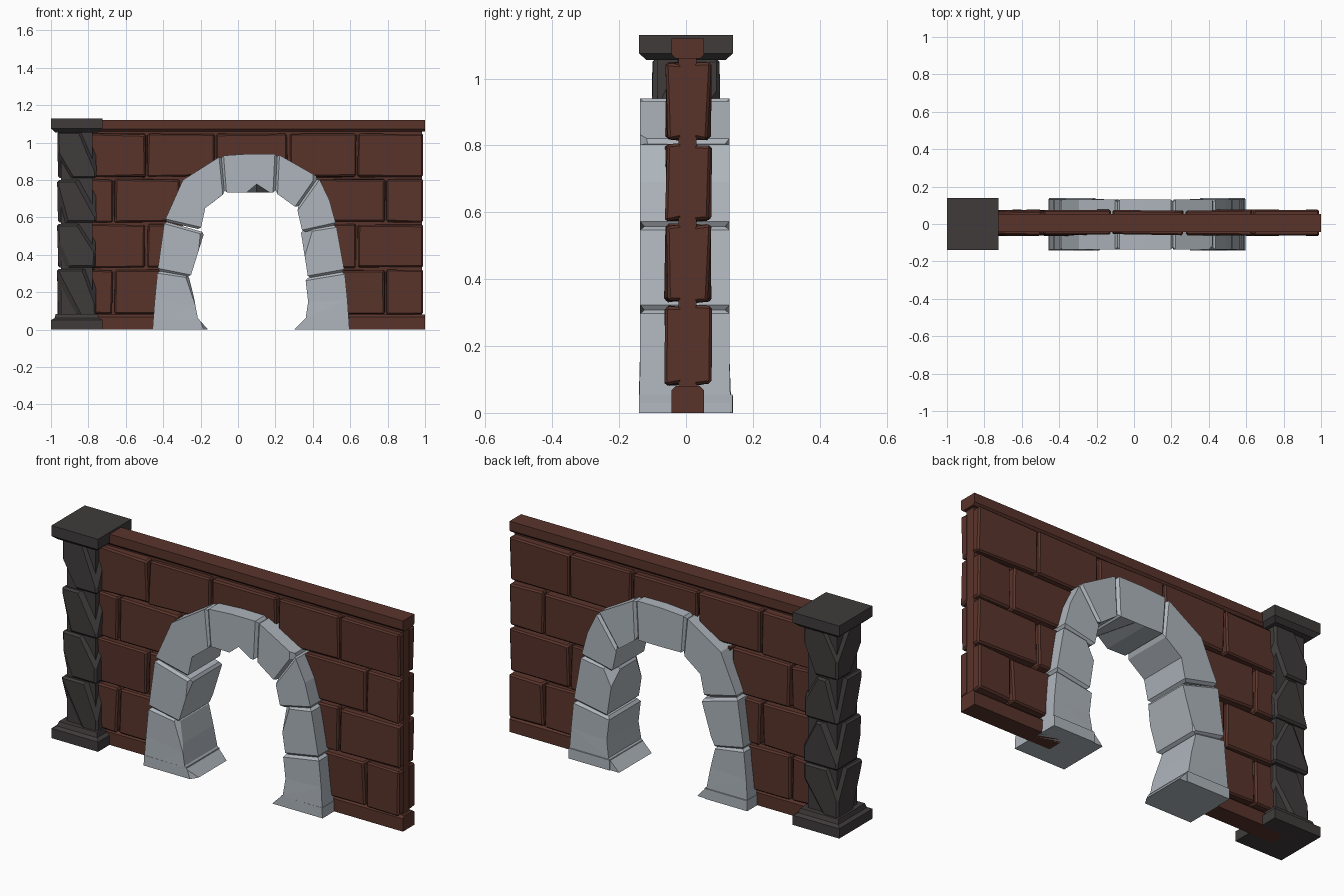
import bpy, bmesh, random
from mathutils import Vector

if "Cube" in bpy.data.objects:
    bpy.data.objects.remove(bpy.data.objects["Cube"])

random.seed(4)


def material(name, rgb):
    m = bpy.data.materials.new(name)
    m.diffuse_color = (*rgb, 1)
    m.use_nodes = True
    m.node_tree.nodes["Principled BSDF"].inputs["Base Color"].default_value = m.diffuse_color
    return m


BRICK = material("red brown brick", (0.100, 0.034, 0.024))
STONE = material("pale grey stone", (0.42, 0.46, 0.50))
DARK = material("dark charcoal stone", (0.050, 0.044, 0.044))


def finish(name, parts, mat):
    """Join separate bmesh blocks into one flat shaded object."""
    whole = bmesh.new()
    for bm in parts:
        bmesh.ops.recalc_face_normals(bm, faces=bm.faces)
        tmp = bpy.data.meshes.new("tmp")
        bm.to_mesh(tmp)
        bm.free()
        whole.from_mesh(tmp)
        bpy.data.meshes.remove(tmp)
    me = bpy.data.meshes.new(name)
    whole.to_mesh(me)
    whole.free()
    me.materials.append(mat)
    ob = bpy.data.objects.new(name, me)
    bpy.context.collection.objects.link(ob)
    return ob


def prism(pts, y0, y1):
    """Extrude an x-z outline between two y values."""
    bm = bmesh.new()
    a = [bm.verts.new((x, y0, z)) for x, z in pts]
    b = [bm.verts.new((x, y1, z)) for x, z in pts]
    bm.faces.new(a)
    bm.faces.new(b[::-1])
    for i in range(len(pts)):
        j = (i + 1) % len(pts)
        bm.faces.new((a[i], b[i], b[j], a[j]))
    bmesh.ops.recalc_face_normals(bm, faces=bm.faces)
    return bm


def box(x0, x1, y0, y1, z0, z1):
    return prism([(x0, z0), (x1, z0), (x1, z1), (x0, z1)], y0, y1)


def bevel(bm, edges, width):
    bmesh.ops.bevel(bm, geom=list(edges), offset=width, segments=1, profile=0.5, affect='EDGES')


def chip(bm, point, normal):
    """Slice off whatever lies beyond a plane and close the cut."""
    bmesh.ops.bisect_plane(bm, geom=bm.verts[:] + bm.edges[:] + bm.faces[:], dist=1e-5,
                           plane_co=point, plane_no=Vector(normal).normalized(), clear_outer=True)
    bmesh.ops.holes_fill(bm, edges=[e for e in bm.edges if e.is_boundary], sides=0)


def stack(cx, levels):
    """Square tiers from (half width x, half width y, z) levels."""
    bm = bmesh.new()
    rings = [[bm.verts.new((cx + sx * hx, sy * hy, z)) for sx, sy in
              ((-1, -1), (1, -1), (1, 1), (-1, 1))] for hx, hy, z in levels]
    bm.faces.new(rings[0])
    bm.faces.new(rings[-1])
    for a, b in zip(rings, rings[1:]):
        for i in range(4):
            j = (i + 1) % 4
            bm.faces.new((a[i], a[j], b[j], b[i]))
    return bm


# Wall core and its top and bottom rails
core = finish("wall_core", [box(-0.86, 0.985, -0.022, 0.032, 0.04, 1.09)], BRICK)
rails = []
for z0, z1, inner in ((0, 0.08, 1), (1.06, 1.12, 0)):
    b = box(-0.86, 1.0, -0.043, 0.054, z0, z1)
    lip = z1 if inner else z0
    bevel(b, [e for e in b.edges if all(abs(v.co.z - lip) < 1e-4 for v in e.verts)
              and abs(e.verts[0].co.y - e.verts[1].co.y) < 1e-4], 0.012)
    rails.append(b)
rails = finish("wall_rails", rails, BRICK)

# Staggered bricks on both faces
odd = [-0.80, -0.665, -0.31, 0.06, 0.425, 0.79, 0.995]
even = [-0.80, -0.49, -0.12, 0.27, 0.635, 0.995]
rows = [(0.085, 0.318, odd), (0.332, 0.562, even), (0.576, 0.803, odd), (0.818, 1.045, even)]
bricks = []
for y_in, y_out in ((-0.018, -0.059), (0.028, 0.071)):
    for z0, z1, cuts in rows:
        for x0, x1 in zip(cuts, cuts[1:]):
            b = box(x0 + 0.006, x1 - 0.006, y_in, y_out, z0, z1)
            for v in b.verts:
                v.co.z += random.uniform(-0.005, 0.005)
                if x1 < 0.9 or v.co.x < 0.9:
                    v.co.x += random.uniform(-0.004, 0.004)
                if abs(v.co.y - y_out) < 1e-4:
                    v.co.y += random.uniform(-0.007, 0.007)
            bevel(b, [e for e in b.edges if any(abs(v.co.y - y_in) > 0.02 for v in e.verts)], 0.008)
            bricks.append(b)
bricks = finish("wall_bricks", bricks, BRICK)

# Doorway cut through the wall, hidden inside the arch stones
hole = [(-0.35, -0.1), (-0.35, 0.3), (-0.29, 0.58), (-0.23, 0.73), (-0.08, 0.83),
        (0.21, 0.83), (0.37, 0.73), (0.43, 0.57), (0.47, 0.3), (0.47, -0.1)]
cutter = finish("doorway_cutter", [prism(hole, -0.4, 0.4)], STONE)
cutter.hide_render = True
for ob in (core, rails, bricks):
    mod = ob.modifiers.new("doorway", 'BOOLEAN')
    mod.operation, mod.solver, mod.object = 'DIFFERENCE', 'EXACT', cutter
    bpy.context.view_layer.objects.active = ob
    bpy.ops.object.modifier_apply(modifier=mod.name)
bpy.data.objects.remove(cutter)

# Arch stones: outer points, inner points, chips as (point, normal)
F, B = -0.137, 0.130
stones = [
    ([(-0.457, 0), (-0.445, 0.16), (-0.43, 0.315)],
     [(-0.16, 0), (-0.215, 0.062), (-0.235, 0.17), (-0.265, 0.29)],
     [((-0.255, F, 0.21), (1, -0.6, 0.35))]),
    ([(-0.43, 0.315), (-0.393, 0.58)], [(-0.255, 0.28), (-0.18, 0.52)],
     [((-0.225, B, 0.36), (1, 0.8, -0.5)), ((-0.21, F, 0.43), (1, -0.9, -0.1))]),
    ([(-0.393, 0.58), (-0.295, 0.80), (-0.09, 0.93)], [(-0.20, 0.535), (-0.175, 0.65), (-0.07, 0.73)], []),
    ([(-0.09, 0.93), (0.06, 0.94), (0.21, 0.94)],
     [(-0.075, 0.735), (0.045, 0.733), (0.10, 0.733), (0.17, 0.733), (0.20, 0.733)], []),
    ([(0.21, 0.94), (0.43, 0.815)], [(0.20, 0.733), (0.315, 0.65)],
     [((0.40, F, 0.80), (1, -1, 0))]),
    ([(0.43, 0.815), (0.49, 0.69), (0.525, 0.56)], [(0.315, 0.65), (0.345, 0.52)], []),
    ([(0.525, 0.56), (0.57, 0.31)], [(0.335, 0.53), (0.375, 0.275)],
     [((0.365, F, 0.42), (-1, -0.8, 0.3)), ((0.37, B, 0.48), (-1, 0.9, 0.5))]),
    ([(0.57, 0.31), (0.585, 0.16), (0.596, 0)], [(0.36, 0.275), (0.375, 0.15), (0.362, 0.062), (0.30, 0)], []),
]
blocks = []
for outer, inner, chips in stones:
    b = prism(outer + inner[::-1], F, B)
    # Broken lower edge of the keystone
    for v in b.verts:
        if len(inner) == 5 and abs(v.co.x - 0.10) < 1e-4 and v.co.y < 0:
            v.co.z += 0.045
    for v in b.verts:
        # Feet step out slightly
        if v.co.z < 0.07:
            v.co.y *= 1.03
    joints = set()
    for o, i in ((outer[0], inner[0]), (outer[-1], inner[-1])):
        for e in b.edges:
            if o[1] > 0.01 and all(min((Vector((v.co.x, v.co.z)) - Vector(p)).length for p in (o, i)) < 1e-4
                                   for v in e.verts):
                joints.add(e)
    bevel(b, joints, 0.013)
    for p, n in chips:
        chip(b, p, n)
    bmesh.ops.triangulate(b, faces=[f for f in b.faces if len(f.verts) > 4])
    blocks.append(b)
# Low ledges around the arch feet
for x0, x1 in ((-0.455, -0.205), (0.352, 0.594)):
    blocks.append(box(x0, x1, -0.141, 0.139, 0, 0.055))
finish("arch_stones", blocks, STONE)

# End pillar: base, cap and four chipped blocks
CX = -0.8625
finish("pillar_base", [stack(CX, [(0.137, 0.14, 0), (0.137, 0.14, 0.052), (0.118, 0.12, 0.062),
                                  (0.112, 0.112, 0.085)])], DARK)
finish("pillar_cap", [stack(CX, [(0.115, 0.118, 1.055), (0.137, 0.14, 1.075), (0.137, 0.14, 1.13)])], DARK)
column = [stack(CX, [(0.085, 0.085, 0.03), (0.085, 0.085, 1.1)])]
for z0, z1 in ((0.075, 0.325), (0.332, 0.565), (0.573, 0.80), (0.81, 1.06)):
    b = box(CX - 0.101, CX + 0.101, -0.101, 0.101, z0, z1)
    for v in b.verts:
        v.co.x += random.uniform(-0.005, 0.005)
        v.co.y += random.uniform(-0.005, 0.005)
    bevel(b, b.edges[:], 0.01)
    for sx, sy in ((-1, -1), (1, -1), (-1, 1), (1, 1)):
        d = random.uniform(0.078, 0.094)
        tilt = random.choice((-1, 1)) * random.uniform(0.15, 0.5)
        chip(b, (CX + sx * d, sy * d, (z0 + z1) / 2), (sx * random.uniform(0.5, 1), sy * random.uniform(0.5, 1), tilt))
    column.append(b)
finish("pillar_blocks", column, DARK)
